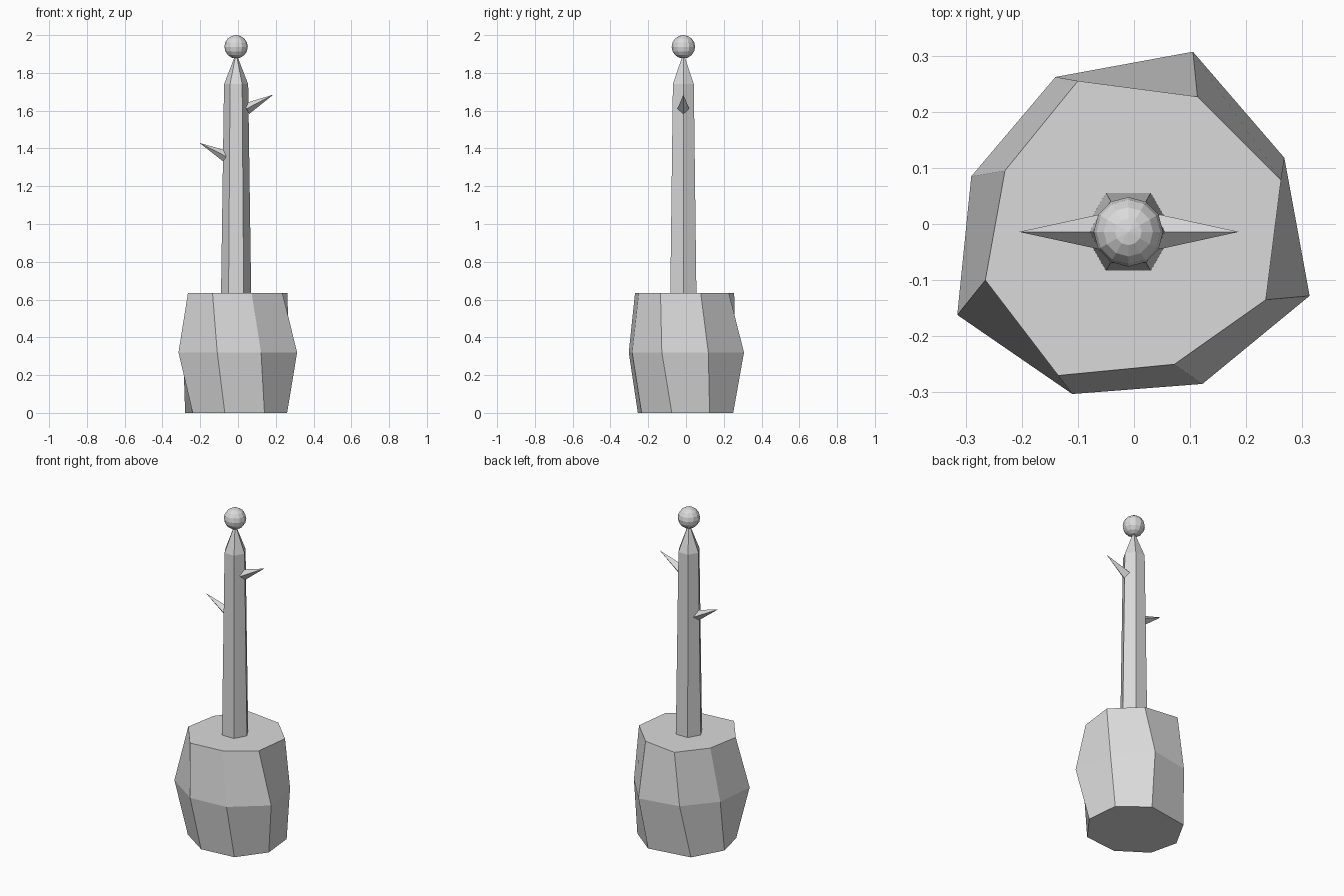
import bpy, bmesh
from mathutils import Vector

cube = bpy.data.objects.get("Cube")
if cube:
    bpy.data.objects.remove(cube, do_unlink=True)

grey = bpy.data.materials.new("light_grey")
grey.use_nodes = True
colour = (0.7, 0.7, 0.7, 1)
grey.diffuse_color = colour
grey.node_tree.nodes["Principled BSDF"].inputs["Base Color"].default_value = colour

AXIS = Vector((-0.01, -0.014, 0))  # centre line of the post


def finish(name, bm):
    """Turn a bmesh into a flat shaded object."""
    bmesh.ops.recalc_face_normals(bm, faces=bm.faces)
    mesh = bpy.data.meshes.new(name)
    bm.to_mesh(mesh)
    bm.free()
    mesh.materials.append(grey)
    obj = bpy.data.objects.new(name, mesh)
    bpy.context.collection.objects.link(obj)
    return obj


def loft(name, rings):
    """Bridge a stack of equal-sized rings and cap both ends."""
    bm = bmesh.new()
    loops = [[bm.verts.new(point) for point in ring] for ring in rings]
    for low, high in zip(loops, loops[1:]):
        for i in range(len(low)):
            j = (i + 1) % len(low)
            bm.faces.new((low[i], low[j], high[j], high[i]))
    bm.faces.new(loops[0])
    bm.faces.new(loops[-1])
    return finish(name, bm)


def cone(name, start, end, sides, r_start, r_end):
    """Cone or tapered prism running between two points."""
    bm = bmesh.new()
    along = end - start
    bmesh.ops.create_cone(bm, cap_ends=True, segments=sides, radius1=r_start,
                          radius2=r_end, depth=along.length)
    obj = finish(name, bm)
    obj.location = (start + end) / 2
    obj.rotation_euler = along.to_track_quat("Z", "Y").to_euler()
    return obj


def ring_at(height, outline):
    return [(x / 100, y / 100, height) for x, y in outline]


# Irregular eight-sided rough block at the foot (outlines in hundredths)
bottom = [(-18, 21), (8, 25), (24, 12.5), (26, -7.5),
          (14, -23.5), (-7, -25.5), (-24, -14), (-28, 3)]
middle = [(-14, 26.2), (10.5, 30.7), (26.8, 11.8), (31.3, -12.8),
          (12.2, -28.5), (-11, -30.3), (-31.5, -16.2), (-29, 8.5)]
top = [(-10, 25.5), (11.3, 22.7), (26.2, 7.8), (23.5, -13.5),
       (7.2, -25), (-13.5, -27), (-26.5, -10), (-23, 9.5)]
loft("base_block", [ring_at(0, bottom), ring_at(0.32, middle), ring_at(0.635, top)])


# Six-sided tapered post with a pointed tip, corners facing left and right
def hexagon(radius, height):
    corners = [Vector((radius, 0, 0)), Vector((radius / 2, radius * 0.866, 0)),
               Vector((-radius / 2, radius * 0.866, 0))]
    corners += [-c for c in corners]
    return [c + AXIS + Vector((0, 0, height)) for c in corners]


loft("post", [hexagon(0.08, 0.62), hexagon(0.064, 1.74), hexagon(0.002, 1.9)])

# Four-sided thorns, one on each side
for name, x0, z0, x1, z1 in (("left_thorn", 0.045, 1.61, 0.187, 1.685),
                             ("right_thorn", -0.062, 1.357, -0.205, 1.43)):
    cone(name, Vector((x0, AXIS.y, z0)), Vector((x1, AXIS.y, z1)), 4, 0.031, 0)

# Faceted ball on the tip
bm = bmesh.new()
bmesh.ops.create_uvsphere(bm, u_segments=12, v_segments=8, radius=0.062)
ball = finish("tip_ball", bm)
ball.location = AXIS + Vector((0, 0, 1.938))
